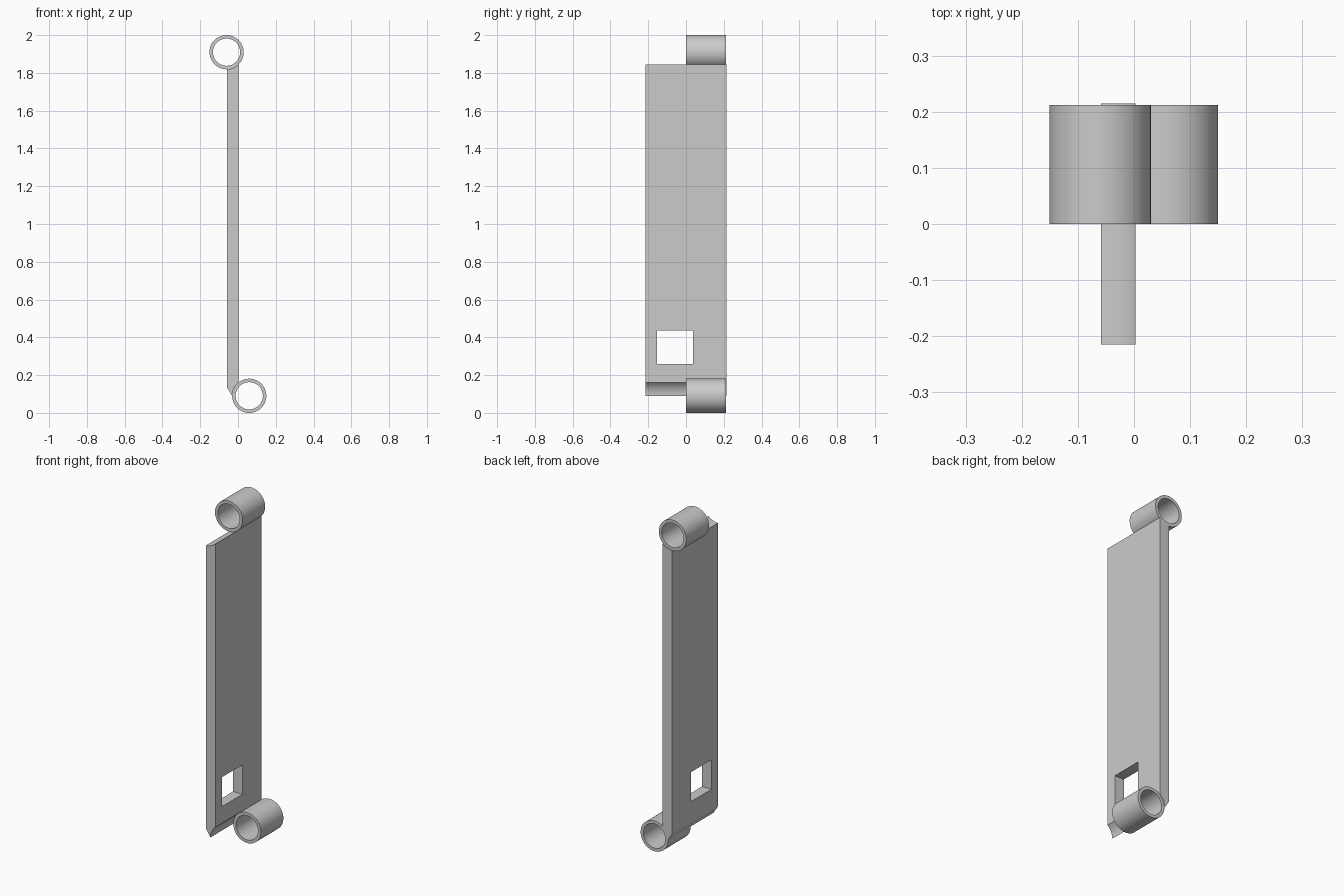
import bpy, bmesh, math

if "Cube" in bpy.data.objects:
    bpy.data.objects.remove(bpy.data.objects["Cube"])

R_OUT, R_IN = 0.0905, 0.072
TOP, LOW = (-0.0605, 1.9095), (0.0595, 0.0905)   # ring centres (x, z)
X0, X1 = -0.059, 0.003                           # plate faces
SEG = 64

grey = bpy.data.materials.new("grey")
grey.diffuse_color = (0.6, 0.6, 0.6, 1)
grey.use_nodes = True
grey.node_tree.nodes["Principled BSDF"].inputs["Base Color"].default_value = grey.diffuse_color


def make_object(name, bm):
    bmesh.ops.recalc_face_normals(bm, faces=bm.faces)
    mesh = bpy.data.meshes.new(name)
    bm.to_mesh(mesh)
    bm.free()
    mesh.materials.append(grey)
    obj = bpy.data.objects.new(name, mesh)
    bpy.context.collection.objects.link(obj)
    return obj


def smooth(obj):
    bpy.ops.object.select_all(action='DESELECT')
    obj.select_set(True)
    bpy.context.view_layer.objects.active = obj
    bpy.ops.object.shade_smooth_by_angle(angle=math.radians(30))


def prism(name, outline, y0, y1):
    """Extrude an x-z outline along y."""
    bm = bmesh.new()
    face = bm.faces.new([bm.verts.new((x, y0, z)) for x, z in outline])
    ext = bmesh.ops.extrude_face_region(bm, geom=[face])["geom"]
    verts = [g for g in ext if isinstance(g, bmesh.types.BMVert)]
    bmesh.ops.translate(bm, verts=verts, vec=(0, y1 - y0, 0))
    return make_object(name, bm)


def ring(name, centre, y0, y1):
    """Open tube with its axis along y."""
    bm = bmesh.new()
    loops = []
    for r, y in ((R_OUT, y0), (R_OUT, y1), (R_IN, y1), (R_IN, y0)):
        loops.append([bm.verts.new((centre[0] + r * math.cos(math.tau * i / SEG), y,
                                    centre[1] + r * math.sin(math.tau * i / SEG)))
                      for i in range(SEG)])
    for k in range(4):
        a, b = loops[k], loops[(k + 1) % 4]
        for i in range(SEG):
            j = (i + 1) % SEG
            bm.faces.new((a[i], a[j], b[j], b[i]))
    smooth(make_object(name, bm))


def arc(centre, a0, a1, n=10):
    return [(centre[0] + R_OUT * math.cos(a0 + (a1 - a0) * i / n),
             centre[1] + R_OUT * math.sin(a0 + (a1 - a0) * i / n)) for i in range(n + 1)]


# Plate: its ends are scooped to seat the rings, with a bevelled lower lip
low_end = math.acos((X1 - LOW[0]) / R_OUT)
top_start = -math.acos((X1 - TOP[0]) / R_OUT)
top_end = -math.acos((X0 - TOP[0]) / R_OUT)
outline = [(X0, 0.135)] + arc(LOW, math.pi, low_end) + arc(TOP, top_start, top_end)
plate = prism("plate", outline, -0.215, 0.215)

# Rectangular window through the plate
cutter = prism("window_cutter", [(-0.2, 0.26), (0.2, 0.26), (0.2, 0.435), (-0.2, 0.435)],
               -0.154, 0.037)
cut = plate.modifiers.new("window", 'BOOLEAN')
cut.operation, cut.solver, cut.object = 'DIFFERENCE', 'EXACT', cutter
bpy.context.view_layer.objects.active = plate
bpy.ops.object.modifier_apply(modifier=cut.name)
bpy.data.objects.remove(cutter)
smooth(plate)

# Hinge rings
ring("top_ring", TOP, 0.0, 0.212)
ring("bottom_ring", LOW, 0.0, 0.212)
